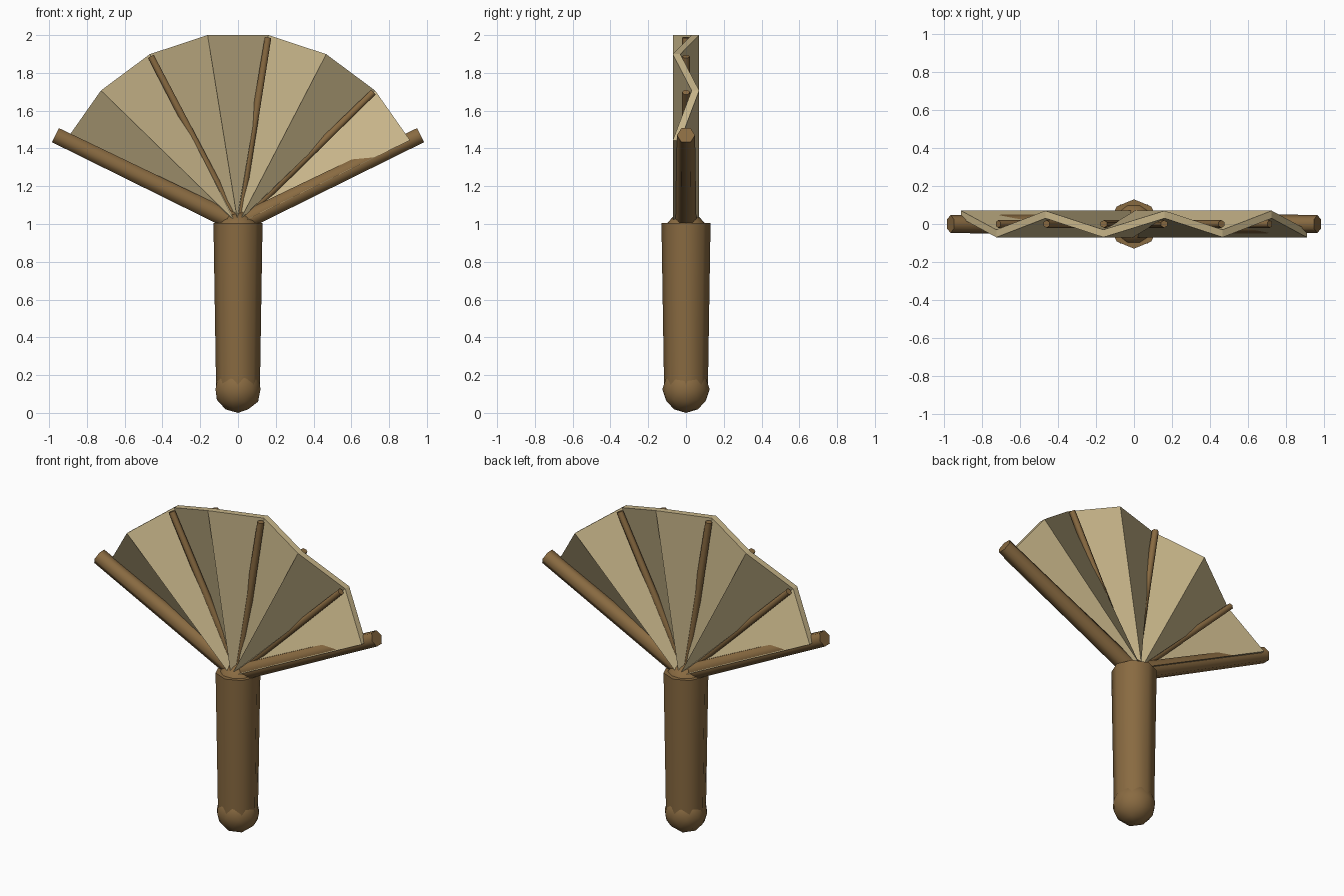
import bpy, bmesh, math
from mathutils import Matrix, Vector

cube = bpy.data.objects.get("Cube")
if cube:
    bpy.data.objects.remove(cube)

HUB = Vector((0, 0, 1))
STEP = math.radians(18.3)
RIM = 1.013


def material(name, color):
    mat = bpy.data.materials.new(name)
    mat.use_nodes = True
    mat.diffuse_color = color
    mat.node_tree.nodes["Principled BSDF"].inputs["Base Color"].default_value = color
    return mat


wood = material("brown wood", (0.25, 0.145, 0.053, 1))
paper = material("cream paper", (0.57, 0.46, 0.25, 1))


def finish(name, bm, mat, smooth_angle=None):
    bmesh.ops.recalc_face_normals(bm, faces=bm.faces)
    mesh = bpy.data.meshes.new(name)
    bm.to_mesh(mesh)
    bm.free()
    mesh.materials.append(mat)
    obj = bpy.data.objects.new(name, mesh)
    bpy.context.collection.objects.link(obj)
    if smooth_angle:
        bpy.ops.object.select_all(action="DESELECT")
        obj.select_set(True)
        bpy.context.view_layer.objects.active = obj
        bpy.ops.object.shade_smooth_by_angle(angle=math.radians(smooth_angle))
    return obj


def rod(name, sides, start, length, r1, r2, tilt=0.0):
    """Tapered rod from start, leaning toward +x by tilt."""
    bm = bmesh.new()
    place = (Matrix.Translation(start) @ Matrix.Rotation(tilt, 4, "Y")
             @ Matrix.Translation((0, 0, length / 2)))
    bmesh.ops.create_cone(bm, cap_ends=True, segments=sides, radius1=r1,
                          radius2=r2, depth=length, matrix=place)
    return finish(name, bm, wood, 65)


def ball(name, z, radius):
    bm = bmesh.new()
    bmesh.ops.create_icosphere(bm, subdivisions=2, radius=radius,
                               matrix=Matrix.Translation((0, 0, z)))
    return finish(name, bm, wood, 65)


# Handle with rounded pommel and hub
rod("handle", 8, Vector((0, 0, 0.13)), 0.875, 0.116, 0.13)
ball("pommel", 0.125, 0.125)
ball("hub", 0.945, 0.12)

# Pleated leaf: a zigzag sheet with thickness along y
angles = [(i - 3.5) * STEP for i in range(8)]
bm = bmesh.new()
columns = []
for i, a in enumerate(angles):
    fold = 0.05 if i % 2 == 0 else -0.05
    direction = Vector((math.sin(a), 0, math.cos(a)))
    columns.append([bm.verts.new(HUB + direction * r + Vector((0, fold + t, 0)))
                    for r, t in ((0.03, -0.02), (RIM, -0.02),
                                 (RIM, 0.02), (0.03, 0.02))])
for a, b in zip(columns, columns[1:]):
    for k in range(4):
        n = (k + 1) % 4
        bm.faces.new((a[k], a[n], b[n], b[k]))
bm.faces.new(columns[0])
bm.faces.new(columns[-1])
finish("pleated_leaf", bm, paper)

# Thick outer guards and thin ribs inside the folds
for side, a in (("right", angles[0]), ("left", angles[-1])):
    rod(side + "_guard", 6, HUB, 1.075, 0.055, 0.048, a)
for i, a in enumerate(angles[1:-1]):
    rod(f"rib_{i + 1}", 6, HUB, 1.0, 0.024, 0.02, a)
